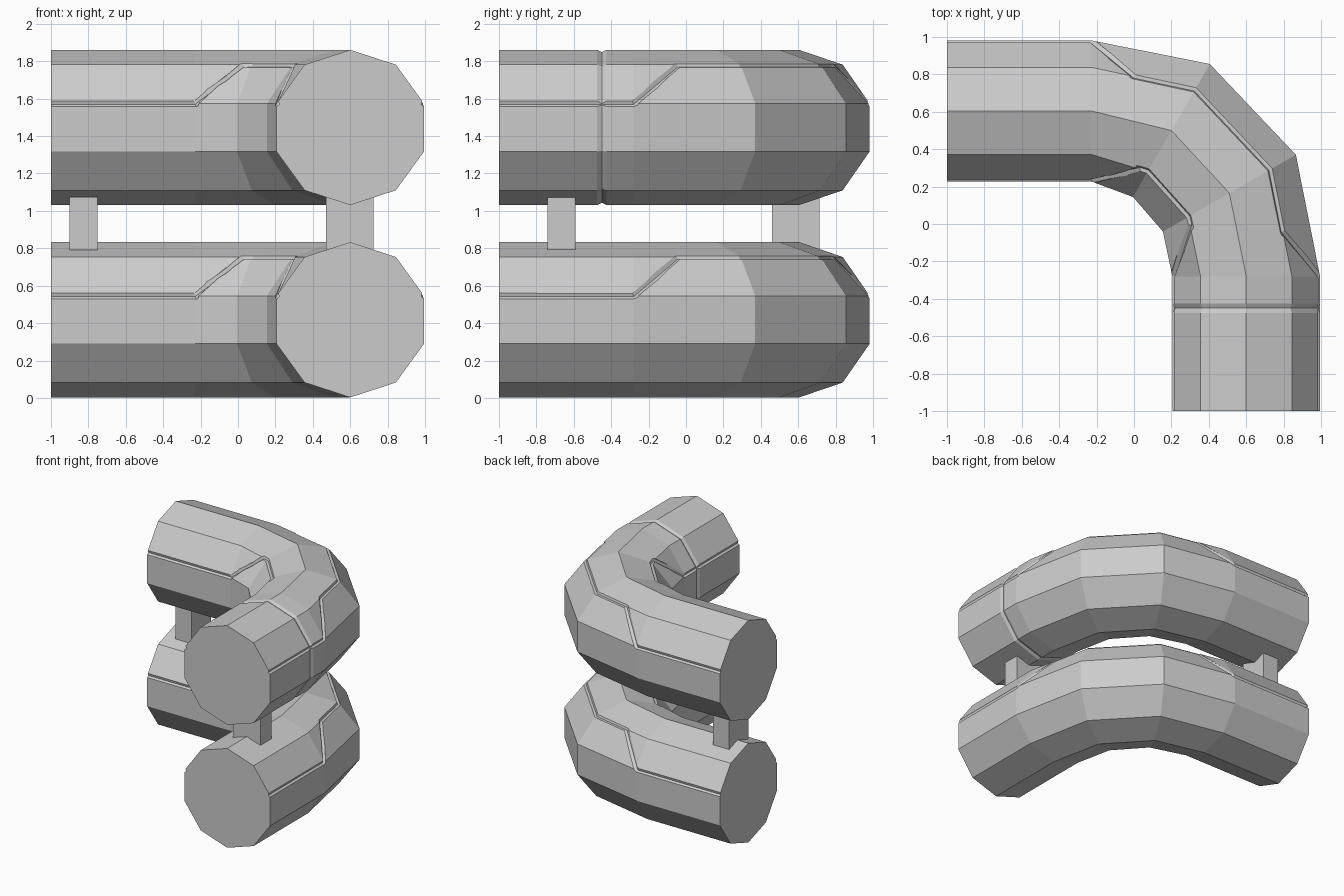
import bpy, bmesh
from math import sin, cos, radians
from mathutils import Vector

cube = bpy.data.objects.get("Cube")
if cube:
    bpy.data.objects.remove(cube)

grey = bpy.data.materials.new("plain grey")
grey.use_nodes = True
grey.diffuse_color = (0.6, 0.6, 0.6, 1)
grey.node_tree.nodes["Principled BSDF"].inputs["Base Color"].default_value = (0.6, 0.6, 0.6, 1)

RADIUS = 0.415
UP = Vector((0, 0, 1))
# Bend stations: x, y, outward heading in degrees, sideways stretch
START, R1, R2 = (-1, 0.605, 90, 0.955), (-0.23, 0.605, 90, 0.955), (0.2, 0.5, 60, 1.04)
R3, R4, END = (0.51, 0.165, 30, 1.04), (0.6, -0.28, 0, 1), (0.6, -1, 0, 1)


def outward(station, angle):
    """Direction out of the pipe at an angle around its section."""
    h, a = radians(station[2]), radians(angle)
    return Vector((cos(h), sin(h), 0)) * cos(a) * station[3] + UP * sin(a)


def skin(station, angle, z, scale=1):
    return Vector((station[0], station[1], z)) + outward(station, angle) * RADIUS * scale


def add_object(name, bm):
    bmesh.ops.recalc_face_normals(bm, faces=bm.faces)
    mesh = bpy.data.meshes.new(name)
    bm.to_mesh(mesh)
    bm.free()
    mesh.materials.append(grey)
    obj = bpy.data.objects.new(name, mesh)
    bpy.context.collection.objects.link(obj)
    return obj


def loft(name, loops):
    """Bridge matching point loops and cap both ends."""
    bm = bmesh.new()
    rows = [[bm.verts.new(p) for p in loop] for loop in loops]
    n = len(rows[0])
    for a, b in zip(rows, rows[1:]):
        for i in range(n):
            j = (i + 1) % n
            bm.faces.new((a[i], a[j], b[j], b[i]))
    bm.faces.new(rows[0])
    bm.faces.new(rows[-1])
    return add_object(name, bm)


def groove_cutter(name, z, inner):
    """Channel running along the shoulder and stepping up over the bend."""
    low, high = (162, 126) if inner else (18, 54)
    t = 0.85 if inner else 0.42
    path = [(skin(s, a, z), outward(s, a).normalized()) for s, a in
            ((START, low), (R1, low), (R2, high), (R3, high), (R4, low), (END, low))]
    # Where the slanted runs meet the upper edge
    rise = skin(R1, high, z).lerp(skin(R2, high, z), t)
    fall = skin(R4, high, z).lerp(skin(R3, high, z), t)
    path.insert(2, (rise, path[2][1]))
    path.insert(5, (fall, path[4][1]))
    path[0][0].x -= 0.05
    path[-1][0].y -= 0.05
    loops = []
    for i, (p, out) in enumerate(path):
        before = (p - path[i - 1][0]).normalized() if i else Vector()
        after = (path[i + 1][0] - p).normalized() if i + 1 < len(path) else Vector()
        side = (before + after).cross(out).normalized() * 0.024
        loops.append([p + side, p + out * 0.03, p - side, p - out * 0.016])
    cutter = loft(name, loops)
    cutter.hide_render = True
    cutter.hide_set(True)
    cutter.display_type = 'WIRE'
    return cutter


def pipe(name, z, seam):
    stations = [(s, 1) for s in (START, R1, R2, R3, R4, END)]
    if seam:  # shallow V seam around the front leg
        stations[5:5] = [((0.6, y, 0, 1), k) for y, k in
                         ((-0.425, 1), (-0.45, 0.97), (-0.475, 1))]
    body = loft(name, [[skin(s, 18 + 36 * i, z, k) for i in range(10)] for s, k in stations])
    for side in ("outer", "inner"):
        cut = body.modifiers.new(side + " groove", 'BOOLEAN')
        cut.operation = 'DIFFERENCE'
        cut.solver = 'EXACT'
        cut.object = groove_cutter(f"{name}_{side}_groove_cutter", z, side == "inner")


def block(name, x0, x1, y0, y1, z0, z1):
    loft(name, [[(x0, y0, z), (x1, y0, z), (x1, y1, z), (x0, y1, z)] for z in (z0, z1)])


pipe("lower_pipe", 0.418, False)
pipe("upper_pipe", 1.446, True)

# Blocks joining the two pipes
block("back_spacer", -0.9, -0.75, 0.46, 0.715, 0.79, 1.075)
block("front_spacer", 0.47, 0.725, -0.74, -0.59, 0.79, 1.075)
